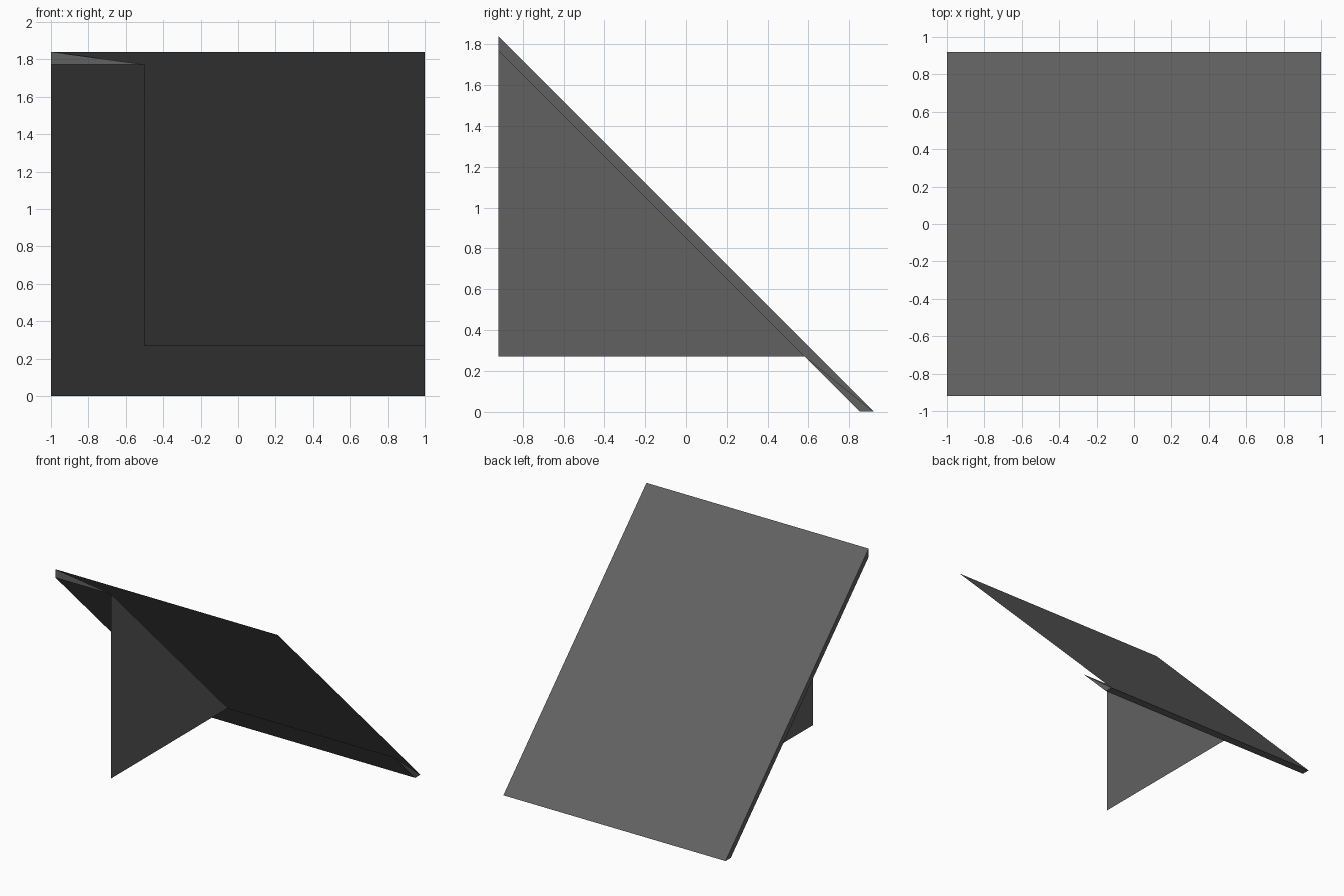
import bpy

if "Cube" in bpy.data.objects:
    bpy.data.objects.remove(bpy.data.objects["Cube"])

H = 0.92        # half depth; the panel rises 2*H at 45 degrees
DROP = 0.068    # vertical offset of the rim's underside
FIN_X = -0.5    # plane of the upright fin
FIN_Z = 0.27    # lower edge of the fin

grey = bpy.data.materials.new("dark grey")
grey.diffuse_color = (0.12, 0.12, 0.12, 1)
grey.use_nodes = True
grey.node_tree.nodes["Principled BSDF"].inputs["Base Color"].default_value = grey.diffuse_color


def top(x, z):
    """Point on the sloping top plane at height z."""
    return (x, H - z, z)


def under(x, z):
    """Point on the parallel underside plane at height z."""
    return (x, H - DROP - z, z)


def part(name, polygons):
    """Flat-faced object from a few polygons."""
    verts, faces = [], []
    for poly in polygons:
        faces.append(range(len(verts), len(verts) + len(poly)))
        verts += poly
    mesh = bpy.data.meshes.new(name)
    mesh.from_pydata(verts, [], [list(f) for f in faces])
    mesh.materials.append(grey)
    mesh.update()
    ob = bpy.data.objects.new(name, mesh)
    bpy.context.collection.objects.link(ob)
    return ob


peak = 2 * H            # top edge of the slope
rim = peak - DROP       # top of the underside

# Sloping top sheet, open beneath
part("sloped_panel", [[top(-1, 0), top(-1, peak), top(1, peak), top(1, 0)]])

# Outer edges: left side wall and bottom edge
part("outer_edges", [
    [top(-1, peak), top(-1, 0), under(-1, 0), under(-1, rim)],
    [top(-1, 0), top(1, 0), under(1, 0), under(-1, 0)],
])

# L-shaped underside rim, mitred at the corner
part("underside_rim", [
    [under(-1, rim), under(-1, 0), under(FIN_X, FIN_Z), under(FIN_X, rim)],
    [under(-1, 0), under(1, 0), under(1, FIN_Z), under(FIN_X, FIN_Z)],
])

# Tapered triangular ends of the rim
part("rim_ends", [
    [top(-1, peak), under(-1, rim), under(FIN_X, rim)],
    [top(1, 0), under(1, FIN_Z), under(1, 0)],
])

# Upright triangular fin
part("upright_fin", [
    [(FIN_X, -H, FIN_Z), under(FIN_X, FIN_Z), under(FIN_X, rim)],
])
